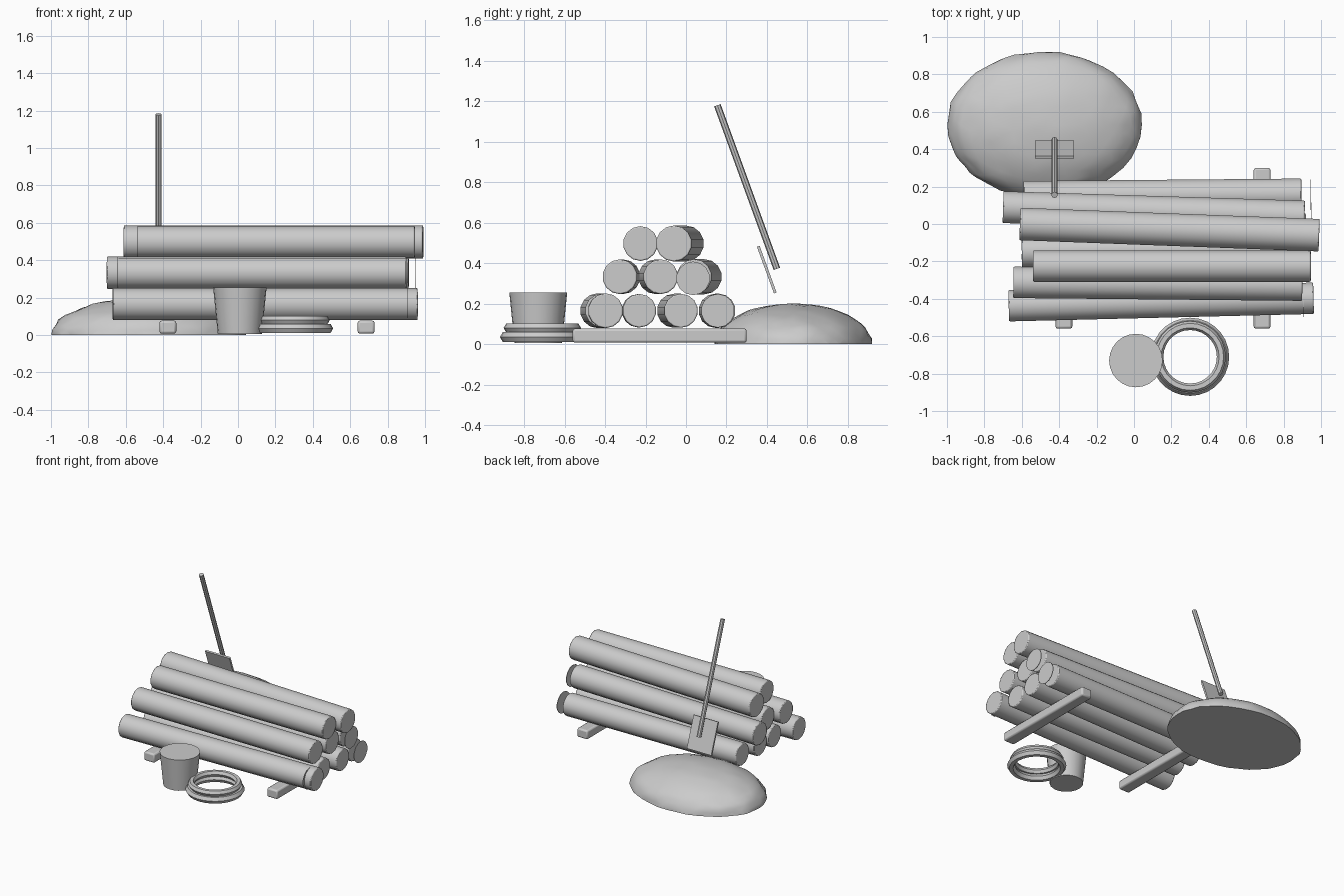
import bpy, bmesh, math, random
from mathutils import Vector, noise

if "Cube" in bpy.data.objects:
    bpy.data.objects.remove(bpy.data.objects["Cube"])

random.seed(3)
grey = bpy.data.materials.new("plain grey")
grey.diffuse_color = (0.6, 0.6, 0.6, 1)
grey.use_nodes = True
grey.node_tree.nodes["Principled BSDF"].inputs["Base Color"].default_value = grey.diffuse_color


def finish(ob, name, angle=32, bevel=0):
    ob.name = name
    ob.data.materials.clear()
    ob.data.materials.append(grey)
    if bevel:
        m = ob.modifiers.new("soft edges", 'BEVEL')
        m.width = bevel
        m.segments = 2
        m.limit_method = 'ANGLE'
        m.angle_limit = math.radians(40)
    bpy.ops.object.select_all(action='DESELECT')
    ob.select_set(True)
    bpy.context.view_layer.objects.active = ob
    bpy.ops.object.shade_smooth_by_angle(angle=math.radians(angle))
    return ob


def rod(name, a, b, r1, r2, sides, bevel=0):
    a, b = Vector(a), Vector(b)
    d = b - a
    bpy.ops.mesh.primitive_cone_add(vertices=sides, radius1=r1, radius2=r2,
                                    depth=d.length, location=(a + b) / 2)
    ob = bpy.context.object
    ob.rotation_euler = d.to_track_quat('Z', 'Y').to_euler()
    return finish(ob, name, bevel=bevel)


def box(name, loc, size, rot_x=0, bevel=0):
    bpy.ops.mesh.primitive_cube_add(size=1, location=loc, rotation=(rot_x, 0, 0))
    ob = bpy.context.object
    ob.scale = size
    bpy.ops.object.transform_apply(location=False, rotation=False, scale=True)
    return finish(ob, name, bevel=bevel)


# Log pile: left x, left y, right x, right y, height, radius
logs = [
    (-0.67, -0.437, 0.96, -0.397, 0.165, 0.086),
    (-0.60, -0.235, 0.90, -0.230, 0.165, 0.083),
    (-0.60, -0.06, 0.92, -0.025, 0.165, 0.084),
    (-0.59, 0.147, 0.895, 0.160, 0.165, 0.085),
    (-0.645, -0.312, 0.90, -0.327, 0.333, 0.086),
    (-0.60, -0.15, 0.90, -0.125, 0.333, 0.086),
    (-0.70, 0.09, 0.912, 0.04, 0.333, 0.087),
    (-0.54, -0.225, 0.945, -0.225, 0.497, 0.086),
    (-0.61, 0.0, 0.99, -0.06, 0.497, 0.089),
]
for i, (xa, ya, xb, yb, z, r) in enumerate(logs):
    rod(f"log_{i + 1}", (xa, ya, z), (xb, yb, z), r, r, 14, 0.006)

# Thin cut-end discs on some logs
for i, (x, y, z) in enumerate([(0.905, -0.415, 0.167), (0.943, 0.157, 0.165),
                               (0.948, 0.035, 0.325), (0.94, -0.058, 0.497)]):
    rod(f"log_end_disc_{i + 1}", (x, y, z), (x + 0.004, y, z), 0.083, 0.083, 14)

# Two skids under the pile
for name, x in (("left_skid", -0.375), ("right_skid", 0.685)):
    box(name, (x, -0.13, 0.042), (0.09, 0.86, 0.07), bevel=0.012)

# Tapered bucket
rod("bucket", (0.01, -0.73, 0.005), (0.01, -0.73, 0.255), 0.118, 0.143, 24)

# Coil of two stacked rings
for name, R, r, z in (("lower_coil", 0.181, 0.028, 0.035), ("upper_coil", 0.167, 0.024, 0.08)):
    bpy.ops.mesh.primitive_torus_add(major_segments=28, minor_segments=6,
                                     major_radius=R, minor_radius=r, location=(0.3, -0.71, z))
    finish(bpy.context.object, name)

# Lumpy mound with a flat base
bm = bmesh.new()
bmesh.ops.create_icosphere(bm, subdivisions=4, radius=1)
bmesh.ops.bisect_plane(bm, geom=bm.verts[:] + bm.edges[:] + bm.faces[:],
                       plane_co=(0, 0, 0), plane_no=(0, 0, 1), clear_inner=True)
rim = [e for e in bm.edges if e.is_boundary]
bmesh.ops.contextual_create(bm, geom=rim)
for v in bm.verts:
    k = 1 + 0.03 * noise.noise(v.co * 5)
    v.co = Vector((v.co.x * 0.52 * k, v.co.y * 0.39 * k, v.co.z * 0.2 * k))
bmesh.ops.recalc_face_normals(bm, faces=bm.faces[:])
me = bpy.data.meshes.new("mound")
bm.to_mesh(me)
bm.free()
mound = bpy.data.objects.new("mound", me)
mound.location = (-0.478, 0.53, 0)
bpy.context.collection.objects.link(mound)
finish(mound, "mound")

# Leaning shovel
rod("shovel_handle", (-0.425, 0.155, 1.18), (-0.425, 0.449, 0.372), 0.017, 0.017, 8)
box("shovel_blade", (-0.425, 0.399, 0.368), (0.21, 0.014, 0.245), math.radians(20))
